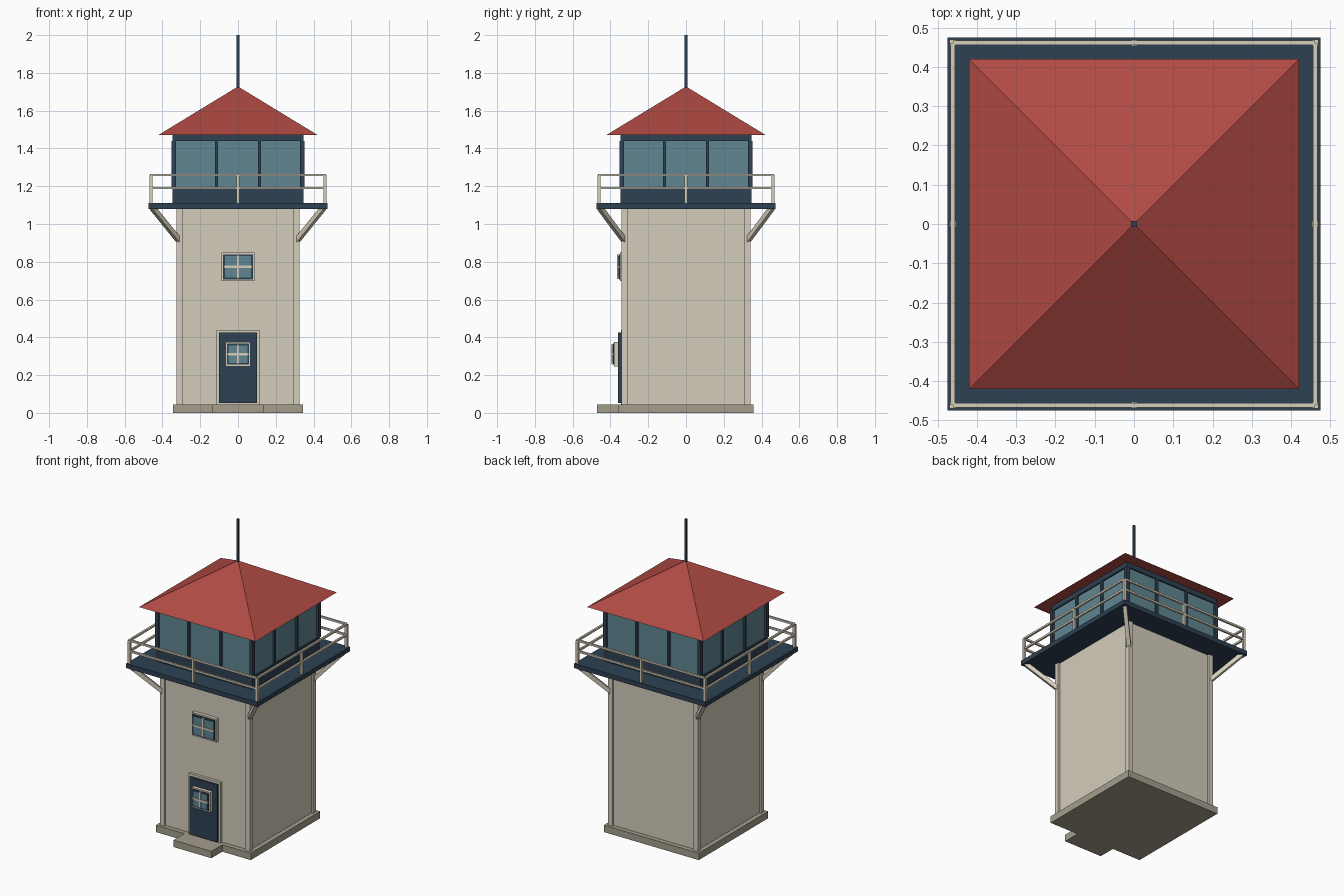
import bpy
import bmesh
from mathutils import Vector

cube = bpy.data.objects.get("Cube")
if cube:
    bpy.data.objects.remove(cube, do_unlink=True)


def material(name, rgb):
    # Display values in 0-255 are converted to linear
    lin = [((c / 255 + 0.055) / 1.055) ** 2.4 for c in rgb] + [1.0]
    m = bpy.data.materials.new(name)
    m.use_nodes = True
    m.diffuse_color = lin
    m.node_tree.nodes["Principled BSDF"].inputs["Base Color"].default_value = lin
    return m


CREAM = material("cream plaster", (212, 205, 188))
TRIM = material("pale trim", (216, 207, 187))
STONE = material("grey stone", (163, 157, 140))
NAVY = material("dark navy", (46, 65, 82))
GLASS = material("blue glass", (96, 134, 146))
RED = material("red roof", (176, 74, 67))


def finish(name, bm, mat):
    bmesh.ops.recalc_face_normals(bm, faces=bm.faces)
    mesh = bpy.data.meshes.new(name)
    bm.to_mesh(mesh)
    bm.free()
    mesh.materials.append(mat)
    obj = bpy.data.objects.new(name, mesh)
    bpy.context.collection.objects.link(obj)
    return obj


def boxes(name, mat, *ranges):
    # Each range is (x0, x1, y0, y1, z0, z1)
    bm = bmesh.new()
    for x0, x1, y0, y1, z0, z1 in ranges:
        verts = bmesh.ops.create_cube(bm, size=1)["verts"]
        bmesh.ops.scale(bm, vec=(x1 - x0, y1 - y0, z1 - z0), verts=verts)
        bmesh.ops.translate(bm, vec=((x0 + x1) / 2, (y0 + y1) / 2, (z0 + z1) / 2), verts=verts)
    return finish(name, bm, mat)


def block(hx, hy, z0, z1):
    return (-hx, hx, -hy, hy, z0, z1)


def post(x, y, half, z0, z1):
    return (x - half, x + half, y - half, y + half, z0, z1)


SIGNS = [(sx, sy) for sx in (-1, 1) for sy in (-1, 1)]

# Base, step and tower
boxes("base_slab", STONE, block(0.343, 0.358, 0, 0.045))
boxes("door_step", STONE, (-0.137, 0.137, -0.47, -0.358, 0, 0.045))
boxes("tower_walls", CREAM, block(0.313, 0.328, 0.045, 1.08))
boxes("corner_posts", CREAM,
      *[post(sx * 0.31, sy * 0.325, 0.016, 0.045, 1.08) for sx, sy in SIGNS])

# Gallery deck with diagonal corner braces
boxes("gallery_deck", NAVY, block(0.475, 0.475, 1.08, 1.11))
bm = bmesh.new()
for sx, sy in SIGNS:
    top = Vector((sx * 0.452, sy * 0.455, 1.085))
    foot = Vector((sx * 0.302, sy * 0.317, 0.90))
    axis = top - foot
    verts = bmesh.ops.create_cube(bm, size=1)["verts"]
    bmesh.ops.scale(bm, vec=(0.025, 0.025, axis.length), verts=verts)
    turn = axis.to_track_quat('Z', 'Y').to_matrix()
    bmesh.ops.rotate(bm, matrix=turn, verts=verts)
    bmesh.ops.translate(bm, vec=(top + foot) / 2, verts=verts)
finish("corner_braces", bm, TRIM)

# Railing
R = 0.461
boxes("railing_posts", TRIM,
      *[post(x * R, y * R, 0.008, 1.11, 1.26)
        for x in (-1, 0, 1) for y in (-1, 0, 1) if x or y])
rails = []
for z in (1.19, 1.26):
    for s in (-1, 1):
        rails.append((-R, R, s * R - 0.006, s * R + 0.006, z - 0.006, z + 0.006))
        rails.append((s * R - 0.006, s * R + 0.006, -R, R, z - 0.006, z + 0.006))
boxes("railing_bars", TRIM, *rails)

# Lookout room
boxes("room_sill", NAVY, block(0.347, 0.347, 1.11, 1.19))
boxes("room_glass", GLASS, block(0.338, 0.338, 1.19, 1.44))
boxes("room_lintel", NAVY, block(0.347, 0.347, 1.44, 1.475))
bars = [post(sx * 0.341, sy * 0.341, 0.012, 1.19, 1.44) for sx, sy in SIGNS]
for s in (-1, 1):
    for m in (-0.115, 0.115):
        bars.append(post(m, s * 0.343, 0.008, 1.19, 1.44))
        bars.append(post(s * 0.343, m, 0.008, 1.19, 1.44))
boxes("room_mullions", NAVY, *bars)

# Pyramid roof and mast
bm = bmesh.new()
corners = [bm.verts.new((x * 0.42, y * 0.42, 1.472))
           for x, y in ((-1, -1), (1, -1), (1, 1), (-1, 1))]
apex = bm.verts.new((0, 0, 1.728))
bm.faces.new(corners)
for i in range(4):
    bm.faces.new((corners[i], corners[(i + 1) % 4], apex))
finish("roof", bm, RED)
boxes("mast", NAVY, block(0.007, 0.007, 1.70, 2.0))


# Door and windows on the front
def window(name, hx, z0, z1, back, front):
    depth = back - front
    mid = (z0 + z1) / 2
    boxes(name + "_surround", TRIM, (-hx, hx, front + depth * 0.4, back, z0, z1))
    boxes(name + "_frame", NAVY,
          (-hx + 0.009, hx - 0.009, front + depth * 0.25, back, z0 + 0.009, z1 - 0.009))
    boxes(name + "_pane", GLASS,
          (-hx + 0.018, hx - 0.018, front + depth * 0.15, back, z0 + 0.018, z1 - 0.018))
    boxes(name + "_cross", TRIM,
          (-hx + 0.01, hx - 0.01, front, back, mid - 0.006, mid + 0.006),
          (-0.006, 0.006, front, back, z0 + 0.01, z1 - 0.01))


boxes("door_surround", CREAM, (-0.115, 0.115, -0.345, -0.328, 0.045, 0.44))
boxes("door", NAVY, (-0.1, 0.1, -0.36, -0.328, 0.052, 0.425))
window("door_window", 0.067, 0.246, 0.376, -0.36, -0.395)
window("upper_window", 0.088, 0.698, 0.848, -0.328, -0.365)
